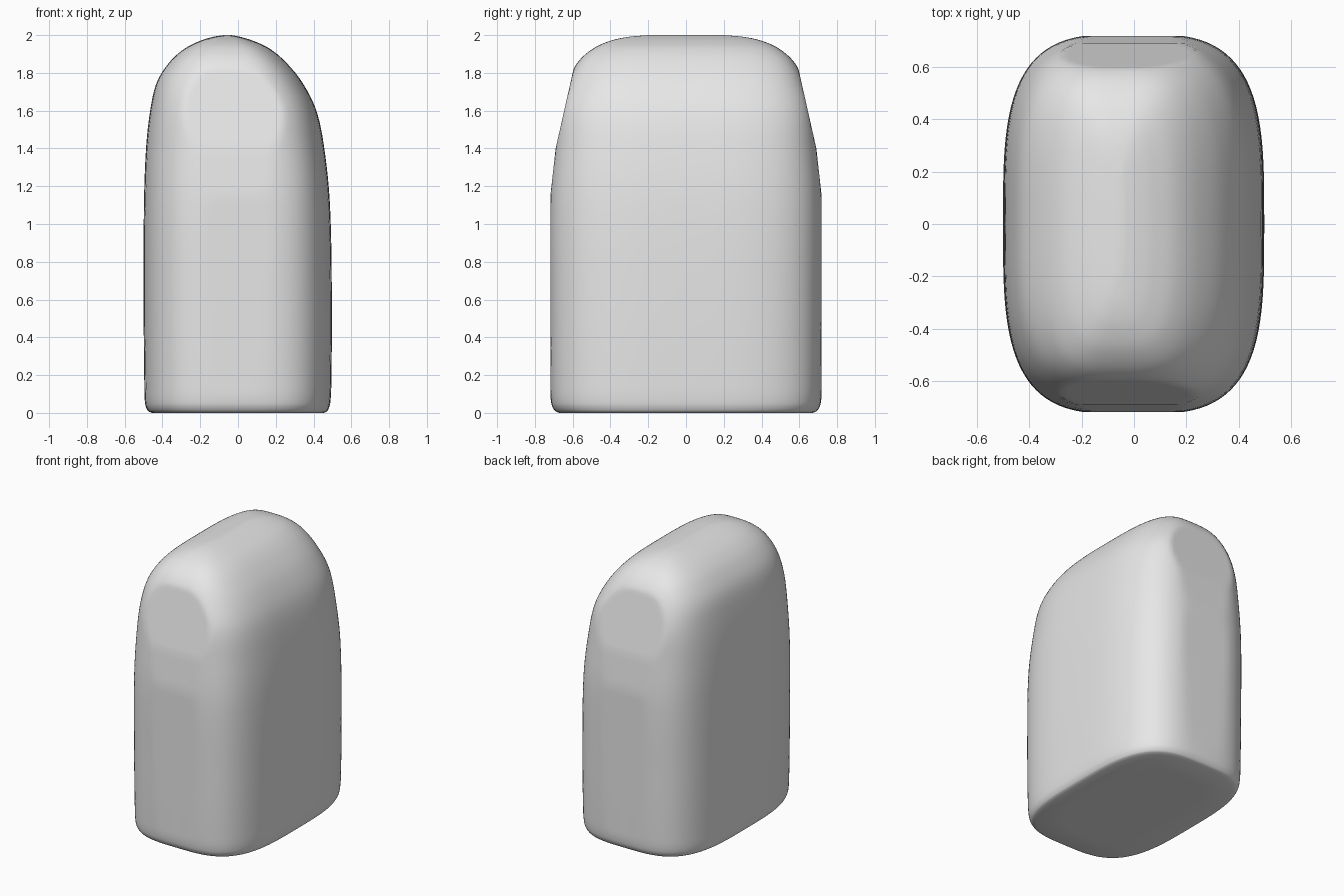
import bpy, bmesh, math
from mathutils import Vector

cube = bpy.data.objects.get("Cube")
if cube:
    bpy.data.objects.remove(cube, do_unlink=True)

SIDES = 96
SQUARENESS = 3.4

# Cross-sections from base to crown: height, right edge, left edge, half depth
sections = [Vector(s) for s in (
    (0, -.3, .3, .5), (0, -.455, .455, .67), (.012, -.478, .474, .695),
    (.05, -.492, .488, .713), (.15, -.496, .494, .72), (.6, -.5, .497, .724),
    (1.1, -.498, .487, .724), (1.4, -.487, .457, .702), (1.6, -.465, .415, .68),
    (1.75, -.43, .34, .63), (1.86, -.36, .25, .57), (1.93, -.28, .165, .49),
    (1.97, -.2, .08, .4), (1.99, -.135, .015, .31), (2, -.075, -.035, .2))]


def smooth_path(points, steps):
    """Spline through the sections, parametrised by chord length."""
    t = [0]
    for a, b in zip(points, points[1:]):
        t.append(t[-1] + (b - a).length)
    last = len(points) - 1
    tangents = []
    for i in range(last + 1):
        lo, hi = max(i - 1, 0), min(i + 1, last)
        tangents.append((points[hi] - points[lo]) / (t[hi] - t[lo]))
    path = []
    for i in range(last):
        span = t[i + 1] - t[i]
        for k in range(steps):
            u = k / steps
            h = u * u * (3 - 2 * u)
            path.append(points[i].lerp(points[i + 1], h)
                        + tangents[i] * span * u * (1 - u) ** 2
                        - tangents[i + 1] * span * u * u * (1 - u))
    return path + [points[-1]]


def depth_limit(z):
    """Flat end walls that lean inwards towards the crown."""
    return min(.718, .718 - (z - 1.15) * .112, .69 - (z - 1.4) * .225)


def rounded(value):
    return math.copysign(abs(value) ** (2 / SQUARENESS), value)


def ring(bm, section):
    z, right, left, depth = section
    z = min(max(z, 0), 2)
    limit = depth_limit(z)
    verts = []
    for i in range(SIDES):
        angle = math.tau * i / SIDES
        x = (left + right) / 2 + (left - right) / 2 * rounded(math.cos(angle))
        y = depth * rounded(math.sin(angle))
        verts.append(bm.verts.new((x, max(-limit, min(limit, y)), z)))
    return verts


# Body lofted through the cross-sections
bm = bmesh.new()
rings = [ring(bm, s) for s in sections[:1] + smooth_path(sections[1:], 6)]
for low, high in zip(rings, rings[1:]):
    for i in range(SIDES):
        j = (i + 1) % SIDES
        bm.faces.new((low[i], low[j], high[j], high[i]))
bm.faces.new(reversed(rings[0]))
bm.faces.new(rings[-1])
bmesh.ops.recalc_face_normals(bm, faces=bm.faces)
mesh = bpy.data.meshes.new("rounded_body")
bm.to_mesh(mesh)
bm.free()

body = bpy.data.objects.new("rounded_body", mesh)
bpy.context.collection.objects.link(body)

# Plain grey finish
grey = bpy.data.materials.new("light_grey")
grey.use_nodes = True
colour = (.8, .8, .8, 1)
grey.diffuse_color = colour
grey.node_tree.nodes["Principled BSDF"].inputs["Base Color"].default_value = colour
mesh.materials.append(grey)

bpy.ops.object.select_all(action='DESELECT')
body.select_set(True)
bpy.context.view_layer.objects.active = body
bpy.ops.object.shade_smooth_by_angle(angle=math.radians(40))
